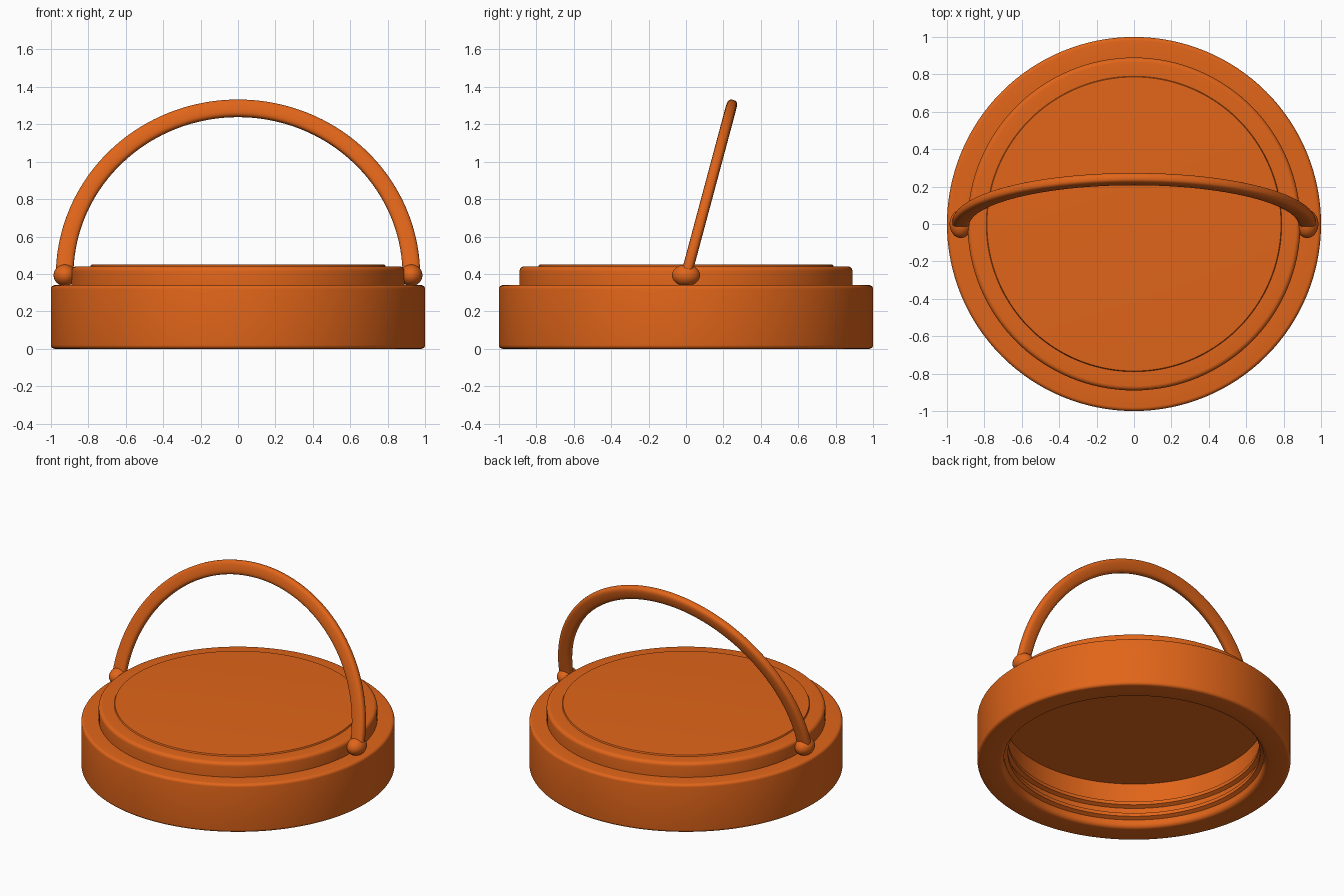
import bpy, bmesh, math
from mathutils import Vector, Matrix

if "Cube" in bpy.data.objects:
    bpy.data.objects.remove(bpy.data.objects["Cube"])

mat = bpy.data.materials.new("orange_plastic")
mat.diffuse_color = (0.75, 0.13, 0.01, 1)
mat.use_nodes = True
mat.node_tree.nodes["Principled BSDF"].inputs["Base Color"].default_value = mat.diffuse_color


def finish(name, bm, angle=35):
    bmesh.ops.recalc_face_normals(bm, faces=bm.faces)
    me = bpy.data.meshes.new(name)
    bm.to_mesh(me)
    bm.free()
    ob = bpy.data.objects.new(name, me)
    bpy.context.collection.objects.link(ob)
    me.materials.append(mat)
    bpy.ops.object.select_all(action='DESELECT')
    ob.select_set(True)
    bpy.context.view_layer.objects.active = ob
    bpy.ops.object.shade_smooth_by_angle(angle=math.radians(angle))
    return ob


def fillet(r, z, rad, a0, a1, n=5):
    """Arc of profile points around (r, z), angles in degrees."""
    return [(r + rad * math.cos(math.radians(a0 + (a1 - a0) * i / n)),
             z + rad * math.sin(math.radians(a0 + (a1 - a0) * i / n))) for i in range(n + 1)]


def lathe(name, profile, closed=False, seg=128):
    bm = bmesh.new()
    vs = [bm.verts.new((r, 0, z)) for r, z in profile]
    pairs = list(zip(vs, vs[1:])) + ([(vs[-1], vs[0])] if closed else [])
    es = [bm.edges.new(p) for p in pairs]
    bmesh.ops.spin(bm, geom=vs + es, cent=(0, 0, 0), axis=(0, 0, 1),
                   angle=2 * math.pi, steps=seg, use_duplicate=False)
    bmesh.ops.remove_doubles(bm, verts=bm.verts, dist=1e-5)
    return finish(name, bm)


# Hollow lid: ceiling, inner wall, rim, outer wall, step, top
body = [(0, 0.32), (0.83, 0.32), (0.83, 0.03)]
body += fillet(0.86, 0.03, 0.03, 180, 270)
body += fillet(0.98, 0.02, 0.02, -90, 0)
body += fillet(0.98, 0.32, 0.02, 0, 90)
body += [(0.89, 0.34)]
body += fillet(0.865, 0.415, 0.025, 0, 90)
body += [(0.79, 0.44), (0.786, 0.449), (0.772, 0.45), (0, 0.45)]
lathe("lid_body", body)

# Inner thread ridges
for i, z in enumerate((0.08, 0.165)):
    lathe(f"inner_thread_{i + 1}",
          [(0.84, z - 0.03), (0.805, z - 0.012), (0.805, z + 0.012), (0.84, z + 0.03)], True)

# Hinge bosses on both sides
for side, s in (("left", -1), ("right", 1)):
    bm = bmesh.new()
    bmesh.ops.create_uvsphere(bm, u_segments=32, v_segments=16, radius=1)
    bmesh.ops.scale(bm, vec=(0.06, 0.075, 0.058), verts=bm.verts)
    bmesh.ops.translate(bm, vec=(s * 0.926, 0, 0.393), verts=bm.verts)
    finish(f"hinge_boss_{side}", bm)

# Arched handle with rounded rectangular section, tilted back
R, HR, HT, N, K = 0.927, 0.047, 0.029, 72, 24
tilt = Matrix.Translation((0, 0, 0.39)) @ Matrix.Rotation(math.radians(-15), 4, 'X')
bm = bmesh.new()
rings = []
for i in range(N + 1):
    a = math.pi * i / N
    ring = []
    for j in range(K):
        t = 2 * math.pi * j / K
        c, s = math.cos(t), math.sin(t)
        dr = HR * math.copysign(abs(c) ** 0.7, c)
        dy = HT * math.copysign(abs(s) ** 0.7, s)
        ring.append(bm.verts.new(tilt @ Vector(((R + dr) * math.cos(a), dy, (R + dr) * math.sin(a)))))
    rings.append(ring)
for p, q in zip(rings, rings[1:]):
    for j in range(K):
        bm.faces.new((p[j], p[(j + 1) % K], q[(j + 1) % K], q[j]))
bm.faces.new(rings[0])
bm.faces.new(rings[-1])
finish("carry_handle", bm, 50)
